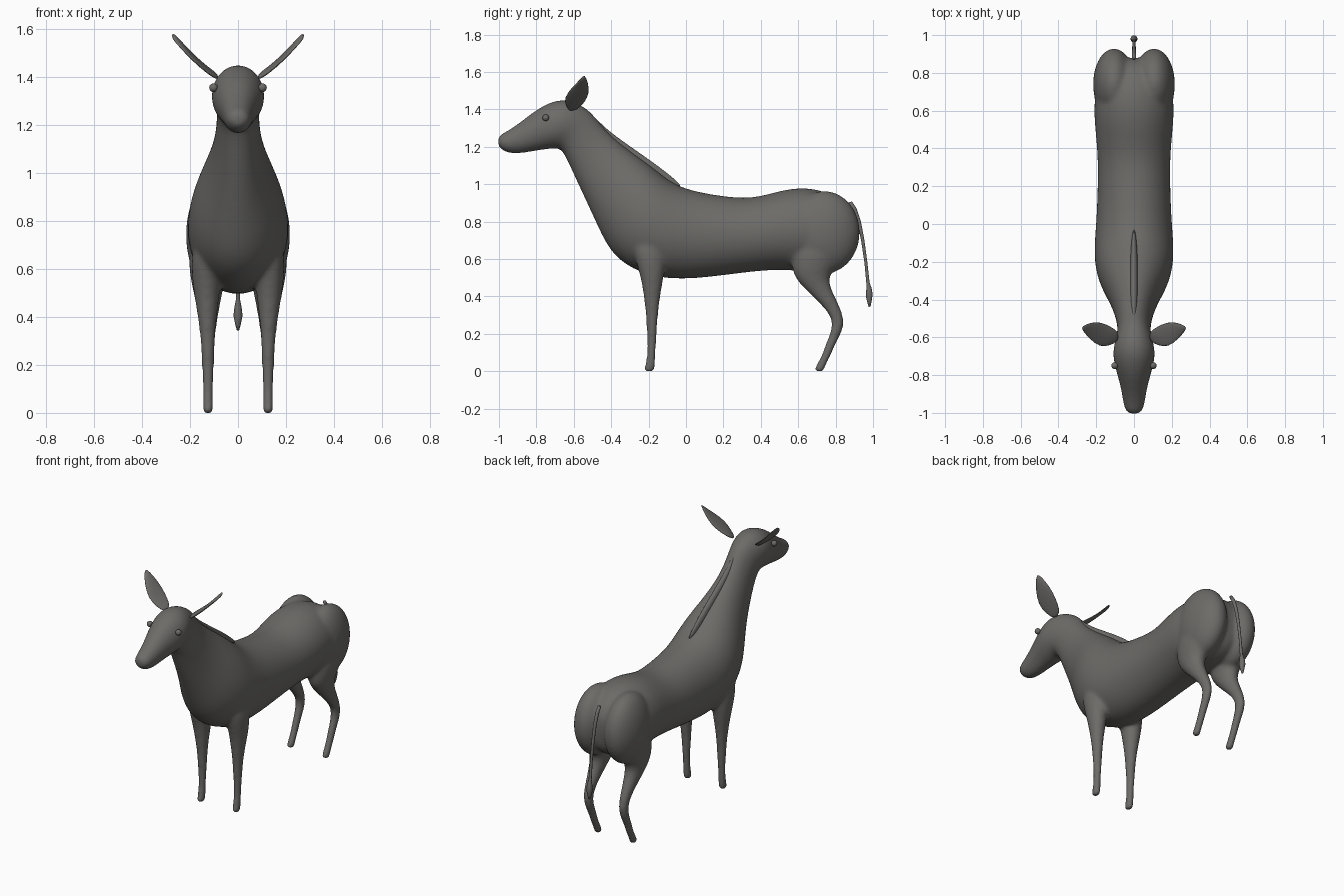
import bpy, bmesh, math
from mathutils import Vector, Matrix

grey = bpy.data.materials.new("warm grey hide")
grey.diffuse_color = (0.15, 0.147, 0.138, 1)


def loft(bm, rings, n=20):
    """Skin a list of elliptical rings (centre, half axis u, half axis v)."""
    loops = []
    for c, u, v in rings:
        c, u, v = Vector(c), Vector(u), Vector(v)
        loops.append([bm.verts.new(c + u * math.cos(2 * math.pi * i / n)
                                   + v * math.sin(2 * math.pi * i / n)) for i in range(n)])
    for a, b in zip(loops, loops[1:]):
        for i in range(n):
            j = (i + 1) % n
            bm.faces.new((a[i], a[j], b[j], b[i]))
    bm.faces.new(loops[0][::-1])
    bm.faces.new(loops[-1])


def profile_rings(rows):
    """Rings from top y,z / bottom y,z / half width."""
    return [((0, (ty + by) / 2, (tz + bz) / 2), (w, 0, 0),
             (0, (ty - by) / 2, (tz - bz) / 2)) for ty, tz, by, bz, w in rows]


def finish(bm, name, mods=()):
    bmesh.ops.recalc_face_normals(bm, faces=bm.faces)
    me = bpy.data.meshes.new(name)
    bm.to_mesh(me)
    bm.free()
    me.materials.append(grey)
    ob = bpy.data.objects.new(name, me)
    bpy.context.collection.objects.link(ob)
    bpy.context.view_layer.objects.active = ob
    for kind, props in mods:
        m = ob.modifiers.new(kind.lower(), kind)
        for k, val in props.items():
            setattr(m, k, val)
        bpy.ops.object.modifier_apply(modifier=m.name)
    for p in ob.data.polygons:
        p.use_smooth = True
    return ob


SUB = ('SUBSURF', {'levels': 2})

# Torso, neck and head as one loft from rump to nose
bm = bmesh.new()
loft(bm, profile_rings([
    (0.885, 0.80, 0.875, 0.66, 0.08), (0.85, 0.89, 0.85, 0.59, 0.15),
    (0.75, 0.968, 0.76, 0.535, 0.20), (0.62, 0.988, 0.62, 0.53, 0.217),
    (0.50, 0.968, 0.50, 0.542, 0.208), (0.35, 0.922, 0.35, 0.53, 0.193),
    (0.18, 0.94, 0.18, 0.507, 0.195), (0.02, 0.97, 0.0, 0.487, 0.202),
    (-0.08, 1.012, -0.18, 0.498, 0.215), (-0.16, 1.08, -0.31, 0.555, 0.208),
    (-0.24, 1.14, -0.41, 0.635, 0.178), (-0.33, 1.205, -0.485, 0.80, 0.128),
    (-0.42, 1.28, -0.555, 0.95, 0.098), (-0.48, 1.355, -0.615, 1.08, 0.088),
    (-0.53, 1.41, -0.66, 1.18, 0.092), (-0.62, 1.453, -0.69, 1.192, 0.112),
    (-0.70, 1.453, -0.74, 1.186, 0.112), (-0.80, 1.402, -0.81, 1.176, 0.087),
    (-0.88, 1.336, -0.885, 1.162, 0.067), (-0.95, 1.288, -0.95, 1.163, 0.058),
    (-0.99, 1.268, -0.99, 1.185, 0.046), (-1.006, 1.25, -1.006, 1.205, 0.025)]))

# Legs (y, z, x, half width, half depth) and haunches
front = [(-0.20, 0.72, .12, .07, .10), (-0.19, 0.60, .133, .064, .085),
         (-0.18, 0.50, .130, .056, .062), (-0.182, 0.40, .128, .040, .045),
         (-0.182, 0.30, .126, .030, .033), (-0.183, 0.20, .125, .026, .027),
         (-0.184, 0.10, .125, .023, .023), (-0.19, 0.04, .125, .023, .027),
         (-0.198, 0.01, .125, .024, .030), (-0.198, -0.003, .125, .023, .029)]
hind = [(0.72, 0.72, .12, .09, .15), (0.69, 0.58, .125, .080, .13),
        (0.665, 0.50, .125, .060, .092), (0.72, 0.42, .125, .046, .066),
        (0.775, 0.35, .125, .034, .048), (0.815, 0.28, .125, .028, .032),
        (0.809, 0.22, .125, .026, .033), (0.775, 0.15, .125, .025, .028),
        (0.748, 0.08, .125, .023, .025), (0.72, 0.03, .125, .023, .027),
        (0.713, 0.01, .125, .024, .028), (0.713, -0.003, .125, .023, .027)]
for s in (-1, 1):
    for leg in (front, hind):
        loft(bm, [((s * x, y, z), (rx, 0, 0), (0, ry, 0)) for y, z, x, rx, ry in leg], 16)
    bmesh.ops.create_uvsphere(bm, u_segments=24, v_segments=16, radius=1, matrix=(
        Matrix.Translation((s * 0.106, 0.74, 0.742)) @ Matrix.Diagonal((0.112, 0.192, 0.222, 1))))

# Fuse everything into one smooth skin
finish(bm, "body", [SUB,
                    ('REMESH', {'mode': 'VOXEL', 'voxel_size': 0.01}),
                    ('SMOOTH', {'factor': 0.5, 'iterations': 14})])

# Mane ridge down the back of the neck
bm = bmesh.new()
loft(bm, profile_rings([
    (-0.49, 1.365, -0.50, 1.34, 0.008), (-0.43, 1.298, -0.46, 1.24, 0.02),
    (-0.30, 1.205, -0.33, 1.14, 0.022), (-0.16, 1.108, -0.19, 1.05, 0.02),
    (-0.08, 1.045, -0.11, 0.99, 0.015), (-0.02, 0.992, -0.04, 0.97, 0.006)]), 10)
finish(bm, "mane", [SUB])

# Ears: thin leaves (x, y, z, half width)
ear = [(.080, -.595, 1.395, .025), (.13, -.592, 1.43, .055), (.18, -.585, 1.473, .070),
       (.235, -.566, 1.53, .046), (.277, -.55, 1.578, .006)]
for s, side in ((-1, "right"), (1, "left")):
    bm = bmesh.new()
    loft(bm, [((s * x, y, z), (0, w, 0.012), (s * 0.006, 0, -0.006)) for x, y, z, w in ear], 12)
    finish(bm, side + "_ear", [('SUBSURF', {'levels': 1})])
    # Eye
    bm = bmesh.new()
    bmesh.ops.create_uvsphere(bm, u_segments=16, v_segments=10, radius=0.018,
                              matrix=Matrix.Translation((s * 0.102, -0.75, 1.355)))
    finish(bm, side + "_eye")

# Tail with tuft (y, z, radius)
tail = [(.878, .905, .010), (.90, .87, .011), (.925, .80, .010), (.945, .70, .009),
        (.962, .58, .008), (.973, .47, .009), (.978, .44, .015), (.98, .405, .019),
        (.981, .37, .012), (.982, .345, .005)]
bm = bmesh.new()
loft(bm, [((0, y, z), (r, 0, 0), (0, r, r * 0.3)) for y, z, r in tail], 10)
finish(bm, "tail")
